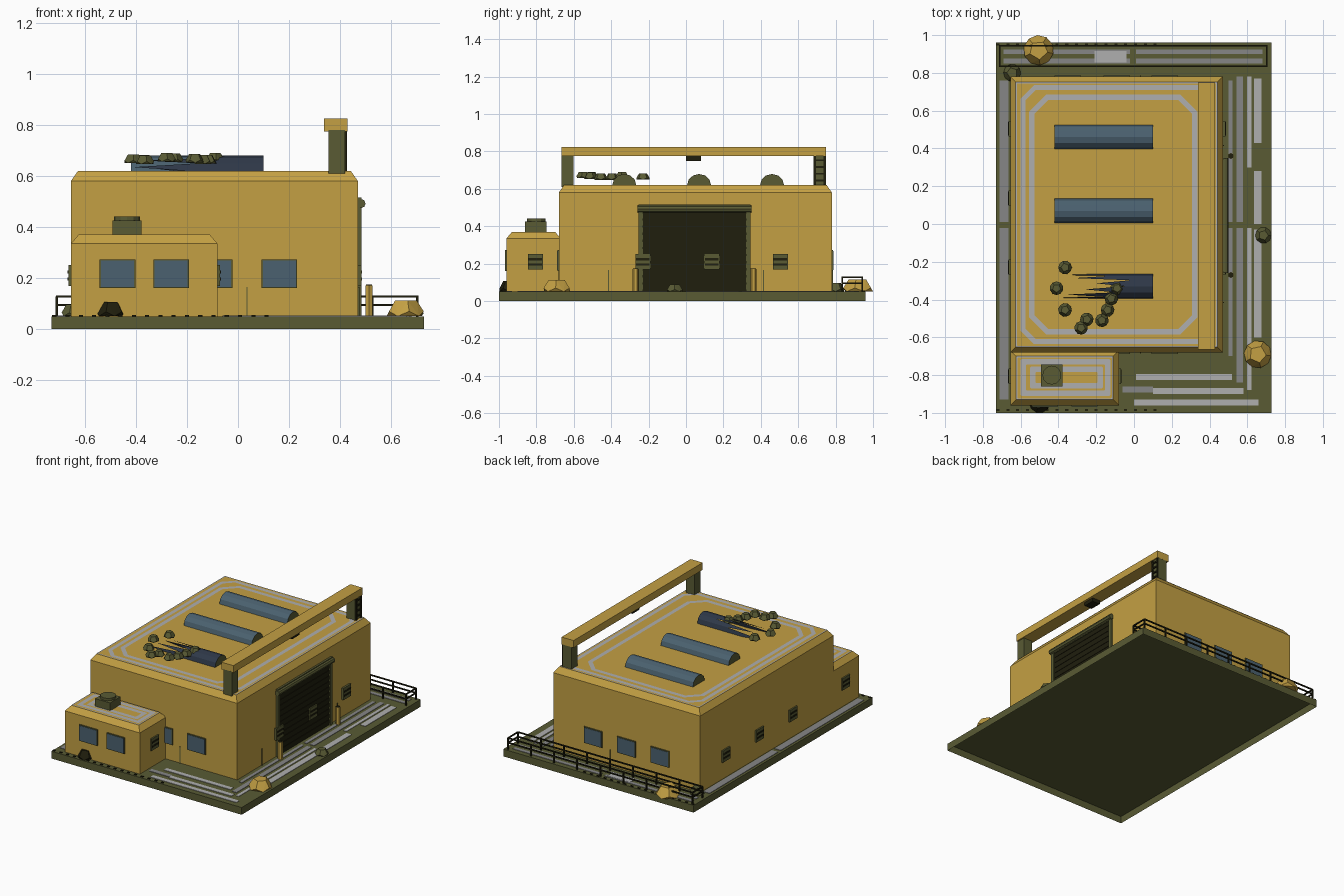
import bpy, bmesh, math, random
from mathutils import Matrix

random.seed(4)
if "Cube" in bpy.data.objects:
    bpy.data.objects.remove(bpy.data.objects["Cube"])


def material(name, r, g, b):
    m = bpy.data.materials.new(name)
    m.use_nodes = True
    m.diffuse_color = (r, g, b, 1)
    m.node_tree.nodes["Principled BSDF"].inputs["Base Color"].default_value = (r, g, b, 1)
    return m


GOLD = material("ochre_wall", .55, .352, .057)
OLIVE = material("olive", .1, .104, .034)
DARK = material("near_black", .014, .013, .004)
BLUE = material("blue_glass", .07, .12, .16)
BROKEN = material("dark_glass", .028, .04, .065)
GREY = material("pale_marking", .43, .43, .43)
WORN = material("worn_marking", .24, .24, .24)
GROUND = .05


def finish(name, bm, *mats):
    mesh = bpy.data.meshes.new(name)
    bm.to_mesh(mesh)
    bm.free()
    for m in mats:
        mesh.materials.append(m)
    bpy.context.collection.objects.link(bpy.data.objects.new(name, mesh))


def box(name, x, y, z, mat, inset=0, shoulder=0):
    """Box from (low, high) pairs, optionally chamfered on top, open below at ground level."""
    bm = bmesh.new()
    levels = [(z[0], 0), (z[1], 0)]
    if inset:
        levels = [(z[0], 0), (shoulder, 0), (z[1], inset)]
    rings = []
    for h, d in levels:
        a, b, c, e = x[0] + d, x[1] - d, y[0] + d, y[1] - d
        rings.append([bm.verts.new(p) for p in ((a, c, h), (b, c, h), (b, e, h), (a, e, h))])
    for lo, hi in zip(rings, rings[1:]):
        for i in range(4):
            j = (i + 1) % 4
            bm.faces.new((lo[i], lo[j], hi[j], hi[i]))
    if z[0] > GROUND:
        bm.faces.new(rings[0][::-1])
    bm.faces.new(rings[-1])
    finish(name, bm, mat)


def span(mid, size):
    return (mid - size / 2, mid + size / 2)


def cylinder(name, at, r, length, mat, along_y=False, sides=8):
    bm = bmesh.new()
    turn = Matrix.Rotation(math.pi / 2, 4, 'X') if along_y else Matrix()
    bmesh.ops.create_cone(bm, cap_ends=True, segments=sides, radius1=r, radius2=r,
                          depth=length, matrix=Matrix.Translation(at) @ turn)
    finish(name, bm, mat)


def ring(name, x, y, z, width, cut, mat):
    """Flat painted outline with cut corners."""
    bm = bmesh.new()
    loops = []
    for d, c in ((0, cut), (width, max(cut - .586 * width, .004))):
        a, b, e, f = x[0] + d, x[1] - d, y[0] + d, y[1] - d
        pts = [(a + c, e), (b - c, e), (b, e + c), (b, f - c),
               (b - c, f), (a + c, f), (a, f - c), (a, e + c)]
        loops.append([bm.verts.new((*p, z)) for p in pts])
    outer, inner = loops
    for i in range(8):
        j = (i + 1) % 8
        bm.faces.new((outer[i], outer[j], inner[j], inner[i]))
    finish(name, bm, mat)


def rock(name, x, y, z, r, height, mat):
    """Half of a twelve-sided boulder with a pentagon on top."""
    bm = bmesh.new()
    spin = random.uniform(0, 6)
    for radius, h, turn in ((.62, 1, 0), (1, .3, 0), (1, 0, .5)):
        for k in range(5):
            a = spin + (k + turn) * math.tau / 5
            bm.verts.new((x + r * radius * math.cos(a), y + r * radius * math.sin(a), z + h * height))
    bmesh.ops.convex_hull(bm, input=bm.verts)
    bmesh.ops.dissolve_limit(bm, angle_limit=.05, verts=bm.verts, edges=bm.edges)
    finish(name, bm, mat)


# Ground slab, hollow underneath
box("ground_slab", (-.73, .728), (-1, .96), (0, GROUND), OLIVE)

# Main hall and annex
WEST, EAST, SOUTH, NORTH, ROOF = -.655, .47, -.68, .78, .62
box("main_hall", (WEST, EAST), (SOUTH, NORTH), (GROUND, ROOF), GOLD, .028, .58)
box("annex", (WEST, -.08), (-.96, SOUTH + .01), (GROUND, .37), GOLD, .03, .335)
ring("roof_edge_line", (-.627, .442), (-.652, .752), ROOF + .002, .007, .005, GREY)
ring("roof_outline", (-.6, .425), (-.635, .735), ROOF + .002, .026, .07, GREY)
ring("roof_inner_outline", (-.555, .335), (-.585, .685), ROOF + .002, .028, .09, GREY)
ring("annex_edge_line", (-.625, -.11), (-.93, -.7), .372, .007, .005, GREY)
ring("annex_outline", (-.6, -.125), (-.91, -.715), .372, .028, .005, GREY)
ring("annex_inner_outline", (-.55, -.165), (-.87, -.755), .372, .028, .005, GREY)

# Annex roof vent
box("roof_vent", (-.492, -.378), (-.86, -.745), (.37, .425), OLIVE)
cylinder("roof_vent_cap", (-.435, -.8, .432), .05, .018, OLIVE, sides=12)


# Windows on front, back and annex
def window(x, y, side):
    box("window_frame", span(x, .14), span(y, .014), span(.217, .112), OLIVE)
    box("window_glass", span(x, .13), span(y + side * .002, .014), span(.217, .102), BLUE)


for x in (.162, -.092, -.35):
    window(x, NORTH, 1)
    if x > -.3:
        window(x, SOUTH, -1)
for x in (-.472, -.262):
    window(x, -.96, -1)


# Louvred wall vents
def louvre(x, y):
    box("louvre_panel", span(x, .02), span(y, .082), span(.21, .082), OLIVE)
    for z in (.196, .224):
        box("louvre_slot", span(x, .025), span(y, .072), span(z, .012), DARK)


for y in (.505, .137, -.23):
    louvre(WEST, y)
    louvre(EAST + .004, y)
louvre(WEST, -.805)
louvre(-.08, -.805)

# Loading door with slats, frame and roller
box("door", (.45, .474), (-.24, .33), (GROUND, .48), DARK)
for k in range(11):
    box("door_slat", (.47, .477), (-.23, .32), span(.075 + k * .038, .026), DARK)
for y in (-.242, .332):
    box("door_post", (.46, .484), span(y, .024), (GROUND, .48), OLIVE)
box("door_header", (.46, .484), (-.255, .345), (.475, .515), OLIVE)
cylinder("door_roller", (.482, .045, .492), .018, .61, OLIVE, along_y=True)
for y in (-.27, .36):
    cylinder("bollard", (.513, y, .111), .016, .12, GOLD, sides=6)
    cylinder("bollard_cap", (.513, y, .172), .014, .004, DARK, sides=6)

# Thin wall conduits
for x, y in ((.035, SOUTH - .003), (EAST + .003, -.415), (EAST + .003, .415), (.035, NORTH + .003)):
    box("conduit", span(x, .005), span(y, .005), (GROUND, .165), OLIVE)

# Arched skylights
SKY = (-.42, .1)


def arch(y, steps=6, r=.064):
    return [(y + r * math.cos(math.pi * i / steps),
             ROOF + .93 * r * math.sin(math.pi * i / steps)) for i in range(steps + 1)]


for y in (.46, .07):
    bm = bmesh.new()
    ends = [[bm.verts.new((x, *p)) for p in arch(y)] for x in SKY]
    for i in range(6):
        bm.faces.new((ends[0][i], ends[0][i + 1], ends[1][i + 1], ends[1][i]))
    for end in ends:
        bm.faces.new(end).material_index = 1
    bmesh.ops.recalc_face_normals(bm, faces=bm.faces)
    finish("skylight", bm, BLUE, OLIVE)

# Broken skylight: dark panes ending in splinters
bm = bmesh.new()
curve = arch(-.33)
intact = [bm.verts.new((SKY[1], *p)) for p in curve]
torn = [bm.verts.new((x, *p)) for x, p in zip((-.25, -.12, -.02, -.05, -.1, -.16, -.2), curve)]
bm.faces.new(intact).material_index = 1
for i, tip in enumerate((-.37, -.32, -.2, -.26, -.36, -.41)):
    (y0, z0), (y1, z1) = curve[i], curve[i + 1]
    end = bm.verts.new((tip, (y0 + y1) / 2, (z0 + z1) / 2))
    bm.faces.new((intact[i], torn[i], end, torn[i + 1], intact[i + 1]))
finish("broken_skylight", bm, BROKEN, OLIVE)

# Rubble on the roof
for x, y in ((-.365, -.23), (-.41, -.34), (-.365, -.455), (-.28, -.55), (-.25, -.505),
             (-.17, -.51), (-.14, -.455), (-.12, -.395), (-.09, -.34)):
    rock("roof_rubble", x, y, random.uniform(.646, .658), .036, .034, OLIVE)

# Overhead crane beam, posts, ladder and hoist
box("crane_beam", (.338, .43), (-.665, .748), (.775, .825), GOLD)
for y in (-.633, .715):
    box("crane_post", (.355, .42), span(y, .065), (ROOF - .01, .78), OLIVE)
for y in (.69, .74):
    box("ladder_rail", (.42, .428), span(y, .012), (ROOF, .775), DARK)
for k in range(4):
    box("ladder_rung", (.42, .428), (.69, .74), span(.645 + k * .036, .01), DARK)
box("hoist", (.355, .415), (.0, .08), (.75, .776), DARK)

# Railing around the rear walkway
RX, RY = (-.71, .703), (.835, .943)
for z in (.095, .127):
    for y in RY:
        box("long_rail", RX, span(y, .008), span(z, .008), DARK)
    for x in RX:
        box("end_rail", span(x, .008), RY, span(z, .008), DARK)
for k in range(9):
    x = RX[0] + k * (RX[1] - RX[0]) / 8
    for y in RY:
        box("rail_post", span(x, .009), span(y, .009), (GROUND, .127), DARK)

# Painted ground stripes
PAINT = (GROUND, .053)
for x, w, mat, runs in ((.51, .022, WORN, ((-.7, -.02), (.01, .76))),
                        (.56, .034, WORN, ((-.84, -.02), (.01, .78))),
                        (.61, .022, GREY, ((-.88, -.02), (.3, .78))),
                        (.655, .04, GREY, ((-.6, -.03), (0, .28), (.43, .77)))):
    for y in runs:
        box("side_stripe", span(x, w), y, PAINT, mat)
for y, x, mat in ((-.81, (.01, .52), GREY), (-.875, (-.06, .1), WORN),
                  (-.885, (.1, .58), GREY), (-.945, (0, .66), GREY)):
    box("front_stripe", x, span(y, .032), PAINT, mat)
box("rear_patch", (-.21, -.04), (.855, .915), (GROUND, .054), GREY)
for y in (.862, .912):
    for x in ((-.69, -.02), (.01, .68)):
        box("rear_stripe", x, span(y, .026), PAINT, WORN)
for y in ((-.93, -.02), (.01, .76)):
    box("west_stripe", (-.712, -.665), y, PAINT, WORN)

# Studs along the slab edges
for k in range(17):
    for y in (-.985, .951):
        box("edge_stud", span(-.72 + k * .052, .016), span(y, .01), (GROUND, .056), DARK)

# Boulders on the ground
REST = GROUND + .001
rock("boulder", -.505, .92, REST, .08, .065, GOLD)
rock("boulder", .655, -.69, REST, .073, .062, GOLD)
rock("small_boulder", -.645, .8, REST, .046, .045, OLIVE)
rock("small_boulder", .685, -.06, REST, .043, .037, OLIVE)
rock("dark_mound", -.5, -.945, REST, .055, .056, DARK)
